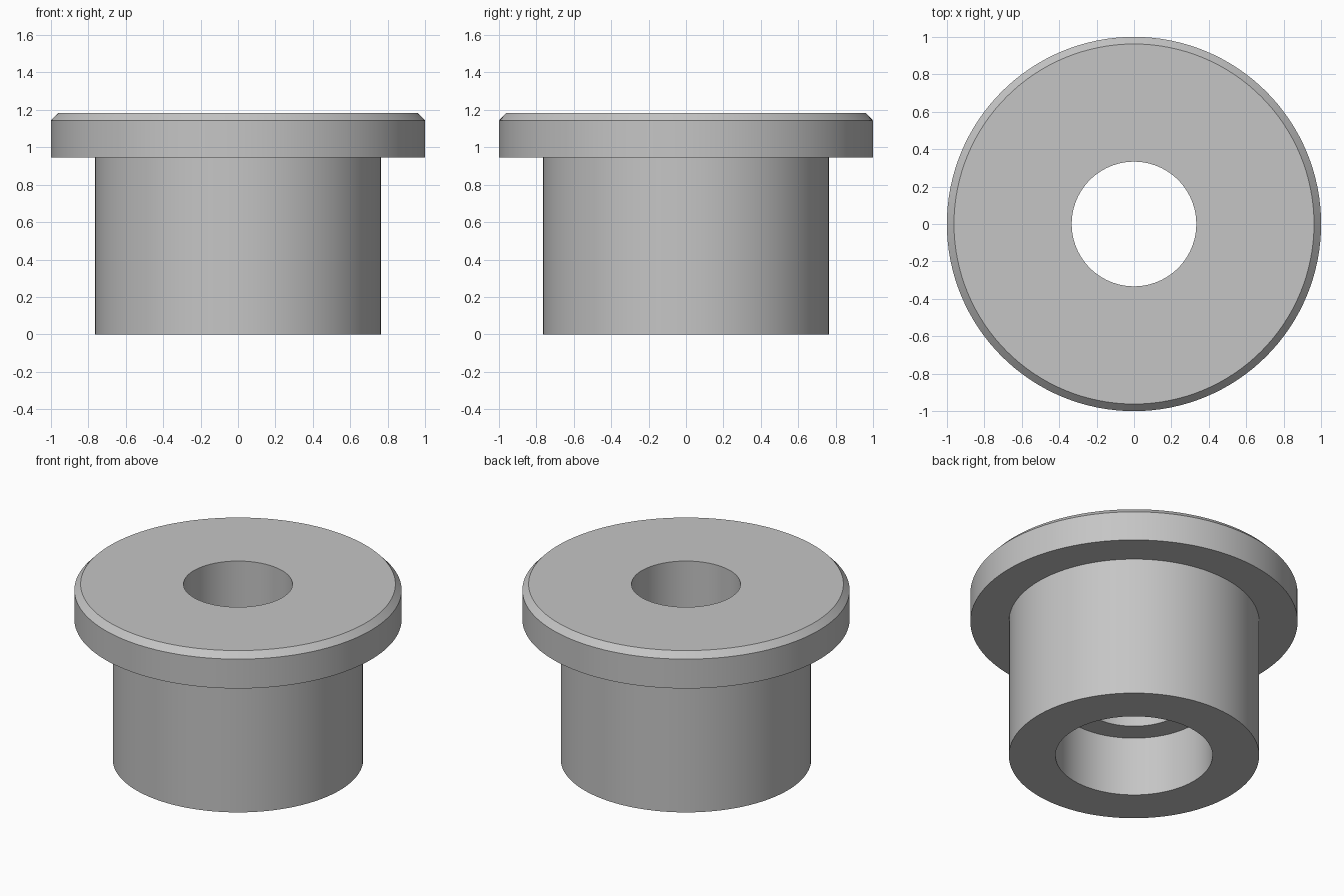
import bpy
import bmesh
import math

SEGMENTS = 128

cube = bpy.data.objects.get("Cube")
if cube:
    bpy.data.objects.remove(cube, do_unlink=True)

# Plain grey material
grey = bpy.data.materials.new("plain_grey")
grey.use_nodes = True
colour = (0.56, 0.56, 0.56, 1.0)
grey.diffuse_color = colour
grey.node_tree.nodes["Principled BSDF"].inputs["Base Color"].default_value = colour


def revolve(name, profile, material):
    """Spin a closed (radius, height) profile around the z axis."""
    bm = bmesh.new()
    verts = [bm.verts.new((r, 0, z)) for r, z in profile]
    edges = [bm.edges.new((a, b)) for a, b in zip(verts, verts[1:] + verts[:1])]
    bmesh.ops.spin(bm, geom=verts + edges, axis=(0, 0, 1), cent=(0, 0, 0),
                   angle=math.tau, steps=SEGMENTS, use_merge=True)
    bmesh.ops.remove_doubles(bm, verts=bm.verts, dist=1e-5)
    bmesh.ops.recalc_face_normals(bm, faces=bm.faces)
    mesh = bpy.data.meshes.new(name)
    bm.to_mesh(mesh)
    bm.free()
    mesh.materials.append(material)
    obj = bpy.data.objects.new(name, mesh)
    bpy.context.collection.objects.link(obj)
    bpy.ops.object.select_all(action="DESELECT")
    obj.select_set(True)
    bpy.context.view_layer.objects.active = obj
    bpy.ops.object.shade_smooth_by_angle(angle=math.radians(30))
    return obj


# Flanged bushing: sleeve, chamfered flange, through hole and wider lower bore
revolve("flanged_bushing", [
    (0.48, 0), (0.765, 0),
    (0.765, 0.945), (1, 0.945),
    (1, 1.143), (0.962, 1.183),
    (0.333, 1.183), (0.333, 0.4),
    (0.48, 0.4),
], grey)
